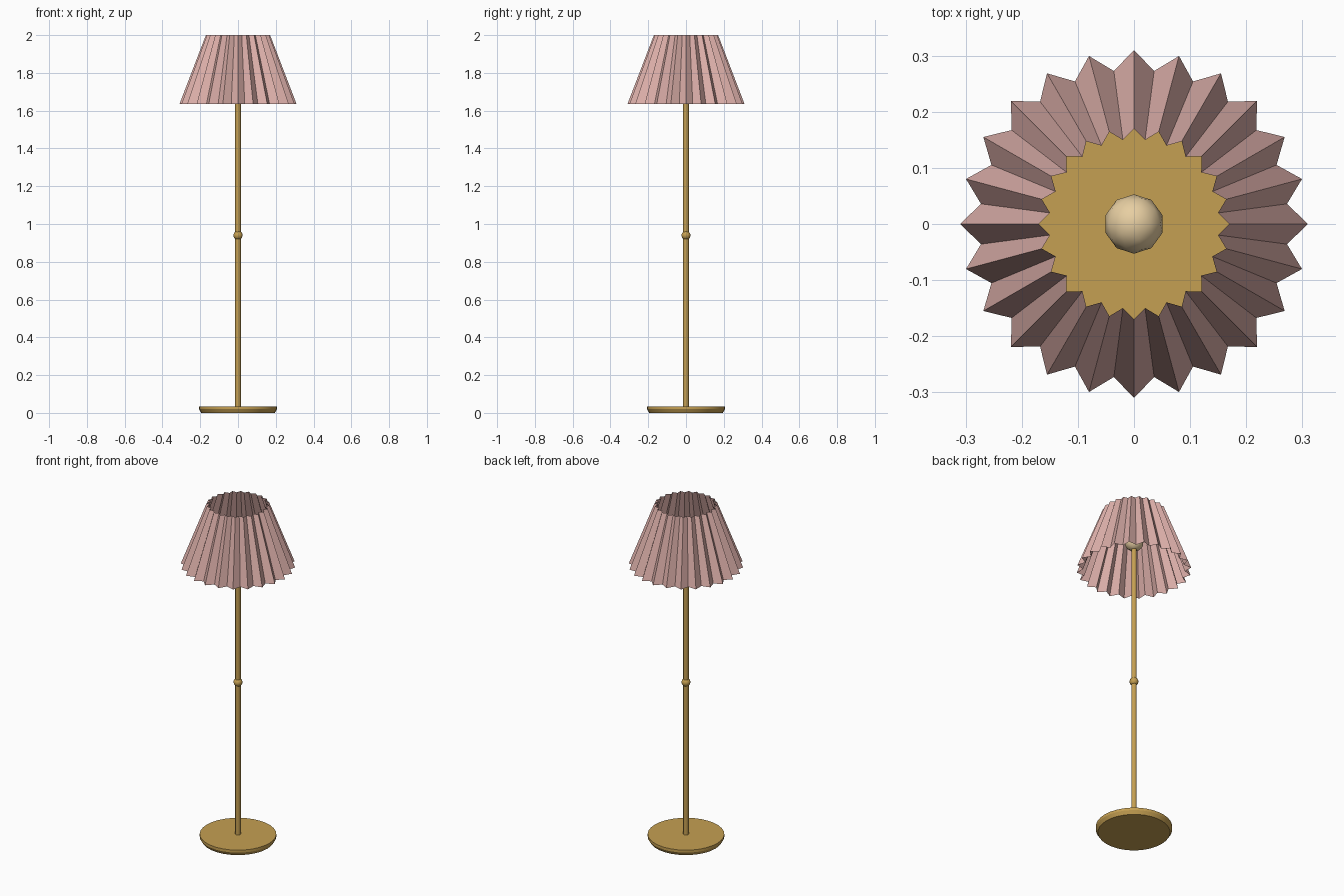
import bpy
import bmesh
import math

if "Cube" in bpy.data.objects:
    bpy.data.objects.remove(bpy.data.objects["Cube"], do_unlink=True)


def material(name, rgb):
    mat = bpy.data.materials.new(name)
    mat.use_nodes = True
    mat.diffuse_color = (*rgb, 1)
    mat.node_tree.nodes["Principled BSDF"].inputs["Base Color"].default_value = (*rgb, 1)
    return mat


brass = material("brass", (0.56, 0.35, 0.085))
pink = material("pink fabric", (0.72, 0.43, 0.40))
cream = material("cream glass", (0.80, 0.62, 0.36))


def add_object(name, bm, mat, smooth_angle=None):
    bmesh.ops.recalc_face_normals(bm, faces=bm.faces)
    mesh = bpy.data.meshes.new(name)
    bm.to_mesh(mesh)
    bm.free()
    mesh.materials.append(mat)
    obj = bpy.data.objects.new(name, mesh)
    bpy.context.collection.objects.link(obj)
    if smooth_angle:
        bpy.ops.object.select_all(action="DESELECT")
        obj.select_set(True)
        bpy.context.view_layer.objects.active = obj
        bpy.ops.object.shade_smooth_by_angle(angle=math.radians(smooth_angle))
    return obj


def ring(bm, radii, z, count):
    """Ring of vertices whose radius cycles through the given radii."""
    step = math.tau / count
    return [bm.verts.new((radii[i % len(radii)] * math.cos(i * step),
                          radii[i % len(radii)] * math.sin(i * step), z))
            for i in range(count)]


def bridge(bm, lower, upper):
    n = len(lower)
    for i in range(n):
        j = (i + 1) % n
        bm.faces.new((lower[i], lower[j], upper[j], upper[i]))


def turned(name, profile, sides, mat):
    """Capped round part from (radius, height) pairs."""
    bm = bmesh.new()
    rings = [ring(bm, [r], z, sides) for r, z in profile]
    for a, b in zip(rings, rings[1:]):
        bridge(bm, a, b)
    bm.faces.new(rings[0])
    bm.faces.new(rings[-1])
    return add_object(name, bm, mat, 30)


def ball(name, radius, z, mat):
    bm = bmesh.new()
    bmesh.ops.create_icosphere(bm, subdivisions=2, radius=radius)
    bmesh.ops.translate(bm, verts=bm.verts, vec=(0, 0, z))
    return add_object(name, bm, mat, 60)


# Stand
turned("base", [(0.195, 0), (0.207, 0.02), (0.207, 0.035)], 32, brass)
turned("pole", [(0.015, 0.03), (0.015, 1.79)], 12, brass)
ball("pole_knob", 0.025, 0.94, brass)

# Bulb
ball("bulb", 0.053, 1.81, cream)

# Pleated open shade, a single folded sheet with outer and inner creases
PLEATS = 24
bm = bmesh.new()
bottom = ring(bm, [0.31, 0.275], 1.635, PLEATS * 2)
top = ring(bm, [0.17, 0.151], 2.0, PLEATS * 2)
bridge(bm, bottom, top)
add_object("pleated_shade", bm, pink)
